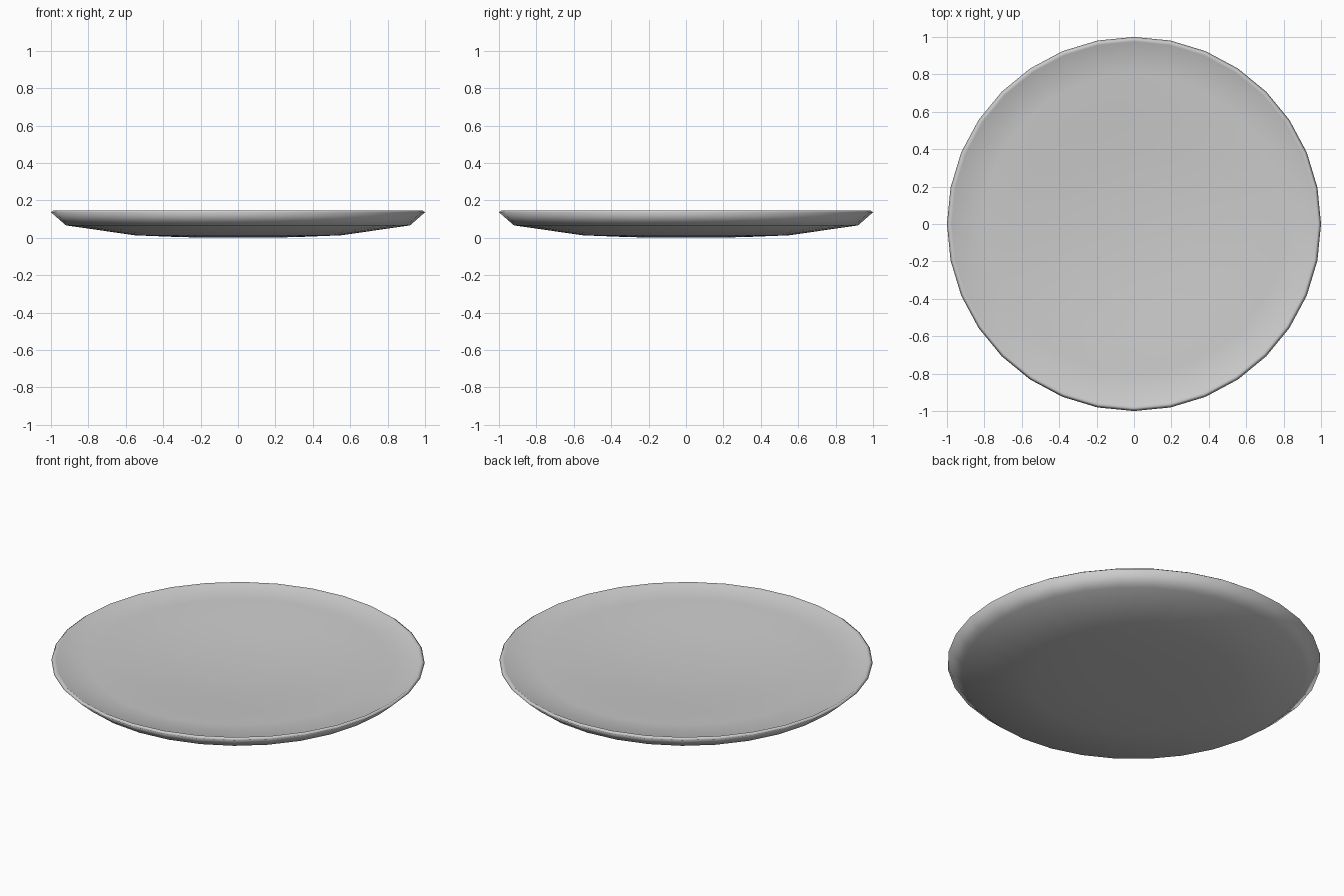
import bpy
import bmesh
from math import cos, sin, tau

if "Cube" in bpy.data.objects:
    bpy.data.objects.remove(bpy.data.objects["Cube"])

SIDES = 32

# Half profile (radius, height): underside, rim lip, then the dished top
UNDERSIDE = [(0.30, 0.003), (0.55, 0.013), (0.92, 0.066)]
RIM = [(1.0, 0.136), (0.985, 0.147), (0.975, 0.141)]
TOP = [(0.80, 0.133), (0.60, 0.119), (0.40, 0.103), (0.20, 0.094)]


def lathe(name, profile, bottom_z, top_z):
    bm = bmesh.new()
    rings = [[bm.verts.new((r * cos(tau * i / SIDES), r * sin(tau * i / SIDES), z))
              for i in range(SIDES)] for r, z in profile]
    bottom = bm.verts.new((0, 0, bottom_z))
    top = bm.verts.new((0, 0, top_z))
    for i in range(SIDES):
        j = (i + 1) % SIDES
        for a, b in zip(rings, rings[1:]):
            bm.faces.new((a[i], a[j], b[j], b[i]))
        bm.faces.new((bottom, rings[0][j], rings[0][i]))
        bm.faces.new((top, rings[-1][i], rings[-1][j]))
    bmesh.ops.recalc_face_normals(bm, faces=bm.faces)
    for f in bm.faces:
        f.smooth = True
    mesh = bpy.data.meshes.new(name)
    bm.to_mesh(mesh)
    bm.free()
    obj = bpy.data.objects.new(name, mesh)
    bpy.context.collection.objects.link(obj)
    return obj


# Plate
plate = lathe("plate", UNDERSIDE + RIM + TOP, 0.0, 0.091)

# Mid grey glaze
glaze = bpy.data.materials.new("grey_glaze")
glaze.diffuse_color = (0.58, 0.58, 0.58, 1)
glaze.use_nodes = True
glaze.node_tree.nodes["Principled BSDF"].inputs["Base Color"].default_value = glaze.diffuse_color
plate.data.materials.append(glaze)
